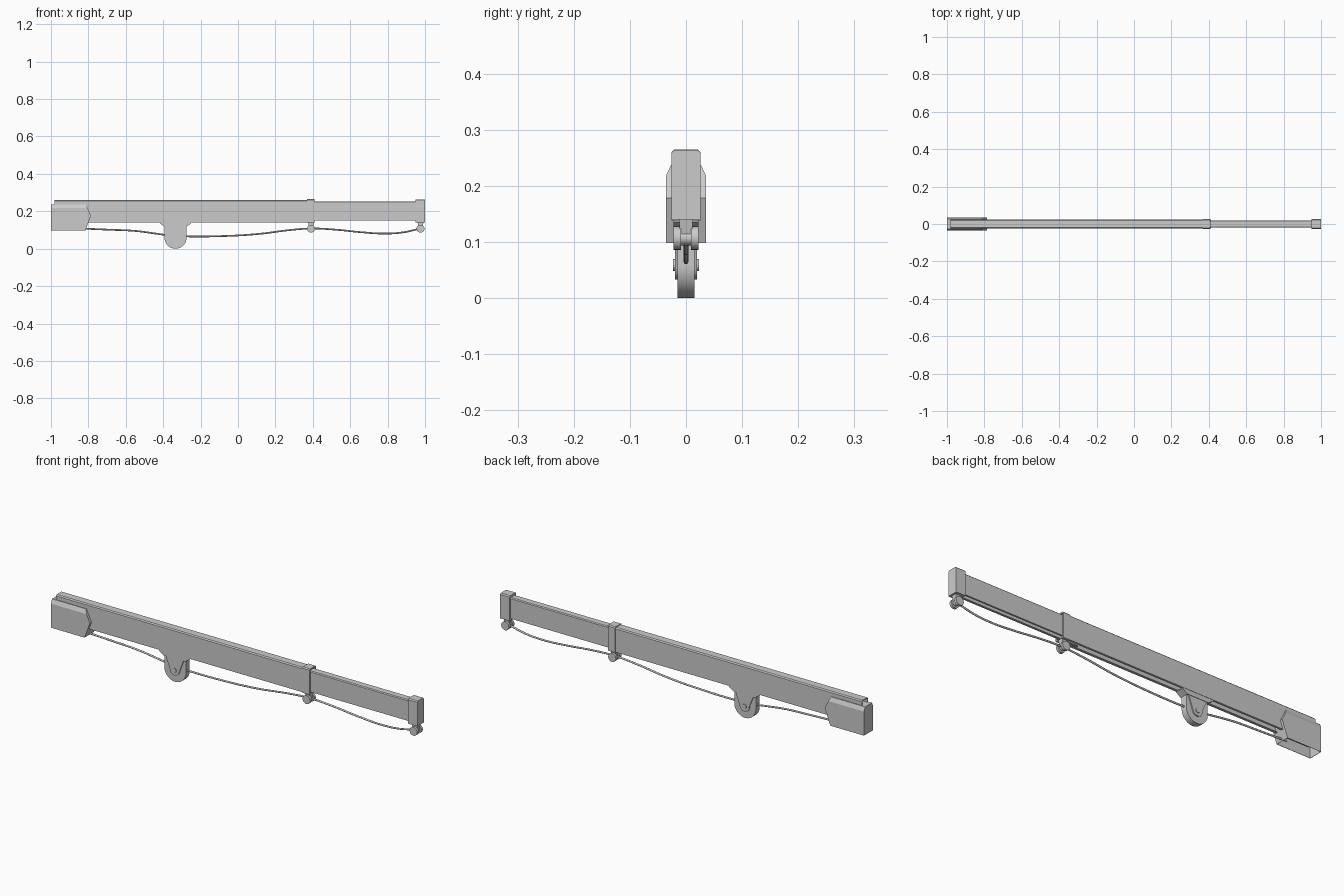
import bpy, bmesh, math
from mathutils import Vector

if "Cube" in bpy.data.objects:
    bpy.data.objects.remove(bpy.data.objects["Cube"])


def finish(bm, name, smooth=False):
    bmesh.ops.recalc_face_normals(bm, faces=bm.faces)
    me = bpy.data.meshes.new(name)
    bm.to_mesh(me)
    bm.free()
    ob = bpy.data.objects.new(name, me)
    bpy.context.collection.objects.link(ob)
    if smooth:
        bpy.ops.object.select_all(action='DESELECT')
        ob.select_set(True)
        bpy.context.view_layer.objects.active = ob
        bpy.ops.object.shade_smooth_by_angle(angle=math.radians(35))
    return ob


def prism_bm(profile, a, b, axis):
    """Extrude a 2D profile: (y, z) along x, or (x, z) along y."""
    bm = bmesh.new()
    place = (lambda p, t: (t, p[0], p[1])) if axis == 'X' else (lambda p, t: (p[0], t, p[1]))
    lo = [bm.verts.new(place(p, a)) for p in profile]
    hi = [bm.verts.new(place(p, b)) for p in profile]
    bm.faces.new(lo)
    bm.faces.new(hi)
    n = len(profile)
    for i in range(n):
        j = (i + 1) % n
        bm.faces.new((lo[i], lo[j], hi[j], hi[i]))
    bmesh.ops.recalc_face_normals(bm, faces=bm.faces)
    return bm


def prism(name, profile, a, b, axis, smooth=False):
    return finish(prism_bm(profile, a, b, axis), name, smooth)


def arc(cx, cz, r, a0, a1, n):
    return [(cx + r * math.cos(math.radians(a0 + (a1 - a0) * i / n)),
             cz + r * math.sin(math.radians(a0 + (a1 - a0) * i / n))) for i in range(n + 1)]


def disc(name, x, z, r, y0, y1, n=28):
    return prism(name, arc(x, z, r, 0, 360 - 360 / n, n - 1), y0, y1, 'Y', True)


def channel(w, z0, z1, c, t, slot):
    """Box section with chamfered top corners and a slot along the underside."""
    half = [(slot, z0), (w, z0), (w, z1 - c), (w - c, z1)]
    inner = [(w - c - t / 2, z1 - t), (w - t, z1 - c - t / 2), (w - t, z0 + t), (slot, z0 + t)]
    flip = lambda pts: [(-y, z) for y, z in reversed(pts)]
    return half + flip(half) + flip(inner) + inner


# telescopic boom: outer section, collar, inner section
prism("outer_boom", channel(0.0235, 0.140, 0.261, 0.005, 0.004, 0.013), -0.98, 0.405, 'X')
prism("boom_collar", channel(0.0255, 0.138, 0.265, 0.005, 0.006, 0.013), 0.37, 0.41, 'X')
prism("inner_boom", channel(0.0190, 0.150, 0.253, 0.004, 0.004, 0.010), 0.30, 0.98, 'X')

# solid cap at the tip
cap = [(-0.0255, 0.14), (0.0255, 0.14), (0.0255, 0.259), (0.0205, 0.264),
       (-0.0205, 0.264), (-0.0255, 0.259)]
prism("tip_cap", cap, 0.948, 1.0, 'X')

# rear housing: pointed front, open underneath
section = [(-0.036, 0.098), (0.036, 0.098), (0.036, 0.217), (0.027, 0.237),
           (-0.027, 0.237), (-0.036, 0.217)]
bm = prism_bm(section, -1.0, -0.74, 'X')
for normal in ((0.94, 0, -0.34), (0.90, 0, 0.43)):
    bmesh.ops.bisect_plane(bm, geom=bm.verts[:] + bm.edges[:] + bm.faces[:],
                           plane_co=(-0.786, 0, 0.178),
                           plane_no=Vector(normal).normalized(), clear_outer=True)
    bmesh.ops.holes_fill(bm, edges=[e for e in bm.edges if e.is_boundary])
bmesh.ops.recalc_face_normals(bm, faces=bm.faces)
bottom = [f for f in bm.faces if f.normal.z < -0.95]
bmesh.ops.delete(bm, geom=bottom, context='FACES')
housing = finish(bm, "rear_housing")
mod = housing.modifiers.new("wall", 'SOLIDIFY')
mod.thickness = 0.002
mod.offset = -1

# main pulley with its mount and side cheeks
PX, PZ, PR = -0.334, 0.059, 0.059
body = arc(PX, PZ, PR, 180, 360, 24) + [(PX + PR, 0.122), (PX - PR, 0.122)]
prism("main_pulley", body, -0.015, 0.015, 'Y', True)
plate = [(-0.418, 0.142), (-0.250, 0.142), (-0.250, 0.136), (-0.275, 0.118),
         (-0.393, 0.118), (-0.418, 0.136)]
prism("pulley_mount", plate, -0.022, 0.022, 'Y')
cheek = arc(PX, PZ, 0.026, 170, 350, 16) + [(PX + 0.05, 0.122), (PX - 0.05, 0.122)]
for side, s in (("front", -1), ("back", 1)):
    prism("pulley_cheek_" + side, cheek, s * 0.015, s * 0.020, 'Y', True)
    disc("pulley_pin_" + side, PX, PZ, 0.011, s * 0.018, s * 0.023, 16)

# small guide rollers hanging below collar and tip
for tag, x in (("middle", 0.39), ("tip", 0.976)):
    z = 0.107
    disc("roller_core_" + tag, x, z, 0.013, -0.020, 0.020, 20)
    for side, s in (("front", -1), ("back", 1)):
        disc("roller_flange_" + tag + "_" + side, x, z, 0.021, s * 0.009, s * 0.022, 24)
    neck = [(x - 0.010, 0.110), (x + 0.010, 0.110), (x + 0.016, 0.142), (x - 0.016, 0.142)]
    prism("roller_bracket_" + tag, neck, -0.012, 0.012, 'Y')

# sagging cable
path = [(-0.84, 0.108), (-0.70, 0.102), (-0.55, 0.095), (-0.44, 0.081), (-0.36, 0.070),
        (-0.28, 0.066), (-0.10, 0.067), (0.10, 0.078), (0.28, 0.100), (0.39, 0.108),
        (0.52, 0.102), (0.65, 0.089), (0.78, 0.081), (0.88, 0.087), (0.976, 0.108)]
cu = bpy.data.curves.new("cable", 'CURVE')
cu.dimensions = '3D'
cu.bevel_depth = 0.0045
cu.bevel_resolution = 2
cu.resolution_u = 5
cu.use_fill_caps = True
sp = cu.splines.new('BEZIER')
sp.bezier_points.add(len(path) - 1)
for bp, (x, z) in zip(sp.bezier_points, path):
    bp.co = (x, 0, z)
    bp.handle_left_type = bp.handle_right_type = 'AUTO'
bpy.context.collection.objects.link(bpy.data.objects.new("cable", cu))
